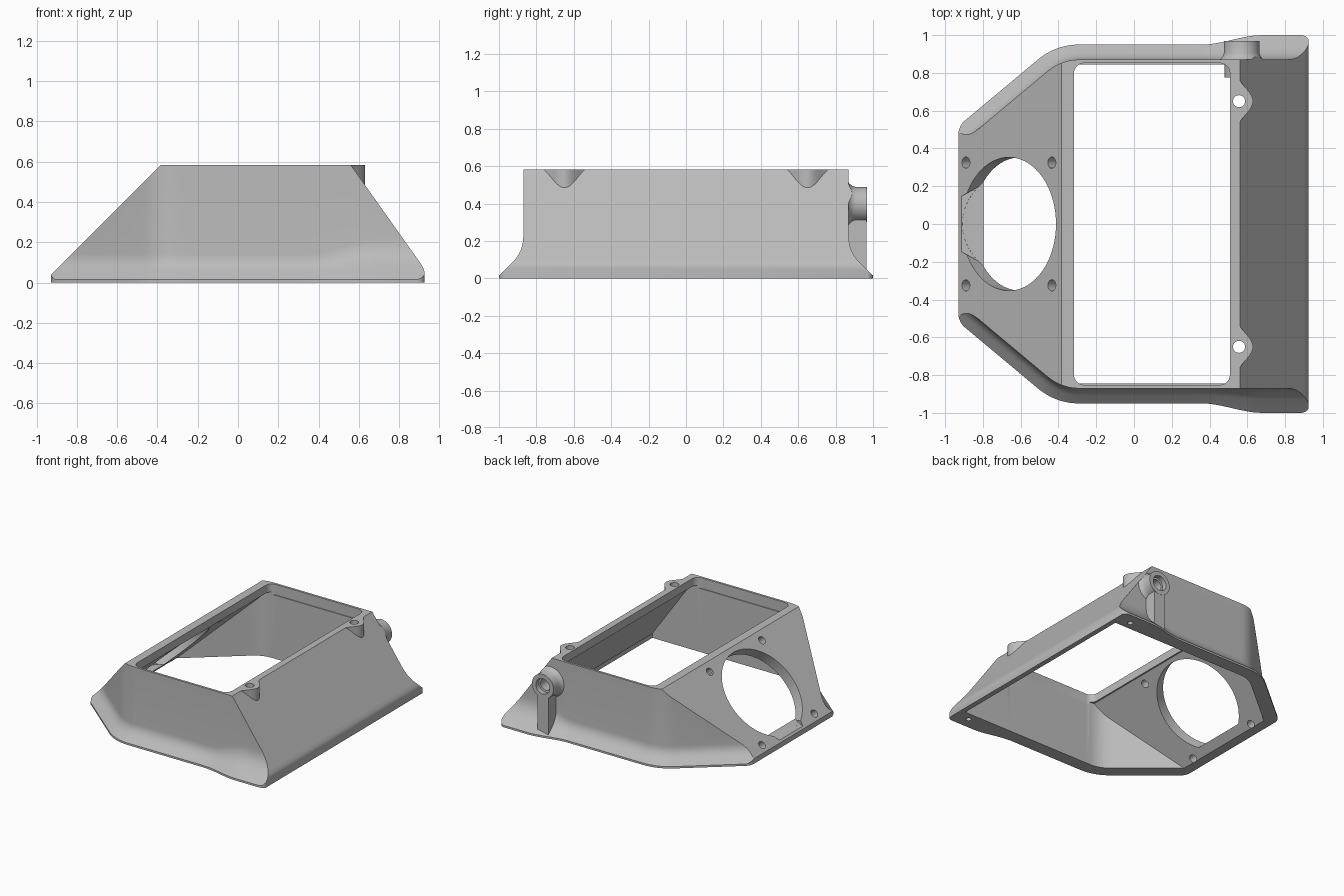
import bpy, bmesh, math
from mathutils import Vector, Matrix

if "Cube" in bpy.data.objects:
    bpy.data.objects.remove(bpy.data.objects["Cube"])

grey = bpy.data.materials.new("plain_grey")
grey.diffuse_color = (0.5, 0.5, 0.5, 1)
grey.use_nodes = True
grey.node_tree.nodes["Principled BSDF"].inputs["Base Color"].default_value = grey.diffuse_color


def make(name, bm):
    bmesh.ops.recalc_face_normals(bm, faces=bm.faces)
    me = bpy.data.meshes.new(name)
    bm.to_mesh(me)
    bm.free()
    ob = bpy.data.objects.new(name, me)
    bpy.context.collection.objects.link(ob)
    return ob


def loft(name, rings):
    """Closed solid through a stack of equal-length rings."""
    bm = bmesh.new()
    vs = [[bm.verts.new(p) for p in r] for r in rings]
    n = len(vs[0])
    for a, b in zip(vs, vs[1:]):
        for i in range(n):
            j = (i + 1) % n
            bm.faces.new((a[i], a[j], b[j], b[i]))
    bm.faces.new(vs[0][::-1])
    bm.faces.new(vs[-1])
    return make(name, bm)


def plan_prism(name, pts, z0, z1, round_=0):
    """Plan outline pulled up in z, optionally with rounded upright edges."""
    ob = loft(name, [[(x, y, z) for x, y in pts] for z in (z0, z1)])
    if round_:
        bm = bmesh.new()
        bm.from_mesh(ob.data)
        up = [e for e in bm.edges if abs(e.verts[0].co.z - e.verts[1].co.z) > 0.01]
        bmesh.ops.bevel(bm, geom=up, offset=round_, segments=6, affect='EDGES', profile=0.5)
        bm.to_mesh(ob.data)
        bm.free()
    return ob


def side_prism(name, pts, w=1.2):
    """Side (x, z) profile pulled across y."""
    return loft(name, [[(x, y, z) for x, z in pts] for y in (-w, w)])


def turned(name, profile, origin, axis, n=40):
    """Stack of (distance, radius) circles along an axis."""
    m = Matrix.Translation(origin) @ Vector(axis).to_track_quat('Z', 'Y').to_matrix().to_4x4()
    return loft(name, [[m @ Vector((r * math.cos(2 * math.pi * i / n),
                                    r * math.sin(2 * math.pi * i / n), d))
                        for i in range(n)] for d, r in profile])


def boolean(target, tool, op):
    mod = target.modifiers.new("cut", 'BOOLEAN')
    mod.operation, mod.object, mod.solver = op, tool, 'EXACT'
    bpy.context.view_layer.update()
    me = bpy.data.meshes.new_from_object(target.evaluated_get(bpy.context.evaluated_depsgraph_get()))
    target.modifiers.clear()
    target.data = me
    bpy.data.objects.remove(tool)


# Upper wall line in plan: straight side, rounded corner, slanted side
path = [Vector((1.0 - 1.29 * i / 36, 0.87)) for i in range(36)]
p0, p1, p2 = Vector((-0.29, 0.87)), Vector((-0.385, 0.87)), Vector((-0.46, 0.807))
path += [p0 * (1 - t) ** 2 + p1 * 2 * t * (1 - t) + p2 * t * t for t in [i / 10 for i in range(11)]]
path += [p2 + (Vector((-1.05, 0.314)) - p2) * t for t in (0.25, 0.5, 0.75, 1)]


def flare(x):
    t = min(1, max(0, (x - 0.36) / 0.32))
    return 0.08 + 0.05 * t * t * (3 - 2 * t)


def ring(offset, z):
    """Mirrored plan ring; offset and z are functions of x."""
    half = []
    for i, p in enumerate(path):
        t = path[min(i + 1, len(path) - 1)] - path[max(i - 1, 0)]
        n = Vector((t.y, -t.x)).normalized()
        q = p + n * offset(p.x)
        half.append((q.x, q.y, z(p.x)))
    return half + [(x, -y, h) for x, y, h in reversed(half)]


# Shell with a flared skirt
levels = [(0.13, 0), (0.06, 0.068), (0.042, 0.088), (0.027, 0.11), (0.016, 0.13),
          (0.007, 0.155), (0.002, 0.18), (0, 0.205)]
rings = [ring(flare, lambda x: -0.02)]
for d, z in levels:
    rings.append(ring(lambda x, d=d: d * flare(x) / 0.13, lambda x, z=z: 0.015 + z * flare(x) / 0.13))
rings.append(ring(lambda x: 0, lambda x: 0.65))
body = loft("hood_shell", rings)

# Side tube and the rib under it
tube = (0.57, 0, 0.395)
boolean(body, turned("tube", [(0.8, 0.12), (0.868, 0.12), (0.875, 0.11), (0.888, 0.1),
                              (0.905, 0.094), (0.968, 0.094)], tube, (0, 1, 0)), 'UNION')
boolean(body, plan_prism("rib", [(0.522, 0.83), (0.615, 0.83), (0.615, 0.966), (0.522, 0.966)],
                         0.01, 0.38), 'UNION')

# Trim to the two slopes and to the rounded plan
boolean(body, side_prism("slope_trim", [(-0.928, 0), (0.925, 0), (0.925, 0.055), (0.921, 0.07),
                                        (0.91, 0.09), (0.56, 0.583), (-0.385, 0.583),
                                        (-0.928, 0.04)]), 'INTERSECT')
boolean(body, plan_prism("plan_trim", [(0.93, -1), (0.93, 1), (-0.355, 1), (-0.93, 0.52),
                                       (-0.93, -0.52), (-0.355, -1)], -0.1, 0.7, 0.045), 'INTERSECT')

# Screw bosses on the rear slope
for s in (-1, 1):
    bump = [(0.556 + 0.074 * (0.5 + 0.5 * math.cos(math.pi * t)) ** 0.8, s * 0.65 + 0.125 * t)
            for t in [i / 12 for i in range(-12, 13)]]
    boolean(body, plan_prism("boss", [(0.53, s * 0.65 - 0.125)] + bump + [(0.53, s * 0.65 + 0.125)],
                             0.42, 0.583), 'UNION')

# Hollow inside and rounded top opening
cavity = loft("cavity", [ring(lambda x: -0.025, lambda x, z=z: z) for z in (-0.1, 0.7)])
boolean(cavity, side_prism("cavity_slopes", [(-0.87, -0.02), (0.885, -0.02), (0.885, 0.034),
                                             (0.542, 0.52), (-0.33, 0.52)]), 'INTERSECT')
boolean(body, cavity, 'DIFFERENCE')
boolean(body, plan_prism("opening", [(-0.318, -0.852), (0.508, -0.852), (0.508, 0.852),
                                     (-0.318, 0.852)], 0.5, 0.7, 0.055), 'DIFFERENCE')

# Inner end of the tube and its blind bore
boolean(body, turned("tube_inner", [(0.775, 0.09), (0.86, 0.09)], tube, (0, 1, 0)), 'UNION')
boolean(body, turned("bore", [(0.8, 0.045), (0.93, 0.045), (0.931, 0.06), (1.1, 0.06)],
                     tube, (0, 1, 0)), 'DIFFERENCE')

# Round port in the front slope, with a flat ledge at its foot
out = (-1, 0, 1)
port = turned("port", [(-0.3, 0.353), (0.2, 0.353)], (-0.6625, 0, 0.3055), out, 72)
boolean(port, plan_prism("port_floor", [(-2, -1), (1, -1), (1, 1), (-2, 1)], -1, 0.053), 'DIFFERENCE')
boolean(body, port, 'DIFFERENCE')
boolean(body, plan_prism("ledge", [(-0.917, -0.145), (-0.78, -0.22), (-0.78, 0.22),
                                   (-0.917, 0.145)], 0.0535, 0.2), 'DIFFERENCE')

# Screw holes: around the port, in the bosses, under the skirt
for s in (-1, 1):
    for x in (-0.89, -0.435):
        boolean(body, turned("port_screw", [(-0.3, 0.03), (0.1, 0.03)],
                             (x, s * 0.325, x + 0.968), out, 20), 'DIFFERENCE')
    boolean(body, turned("boss_screw", [(0.3, 0.032), (0.7, 0.032)], (0.556, s * 0.65, 0),
                         (0, 0, 1), 24), 'DIFFERENCE')
    boolean(body, turned("skirt_screw", [(-0.1, 0.02), (0.05, 0.02)], (0.8, s * 0.91, 0),
                         (0, 0, 1), 16), 'DIFFERENCE')

body.data.materials.clear()
body.data.materials.append(grey)
for p in body.data.polygons:
    p.material_index = 0
bpy.context.view_layer.objects.active = body
body.select_set(True)
bpy.ops.object.shade_smooth_by_angle(angle=math.radians(28))
